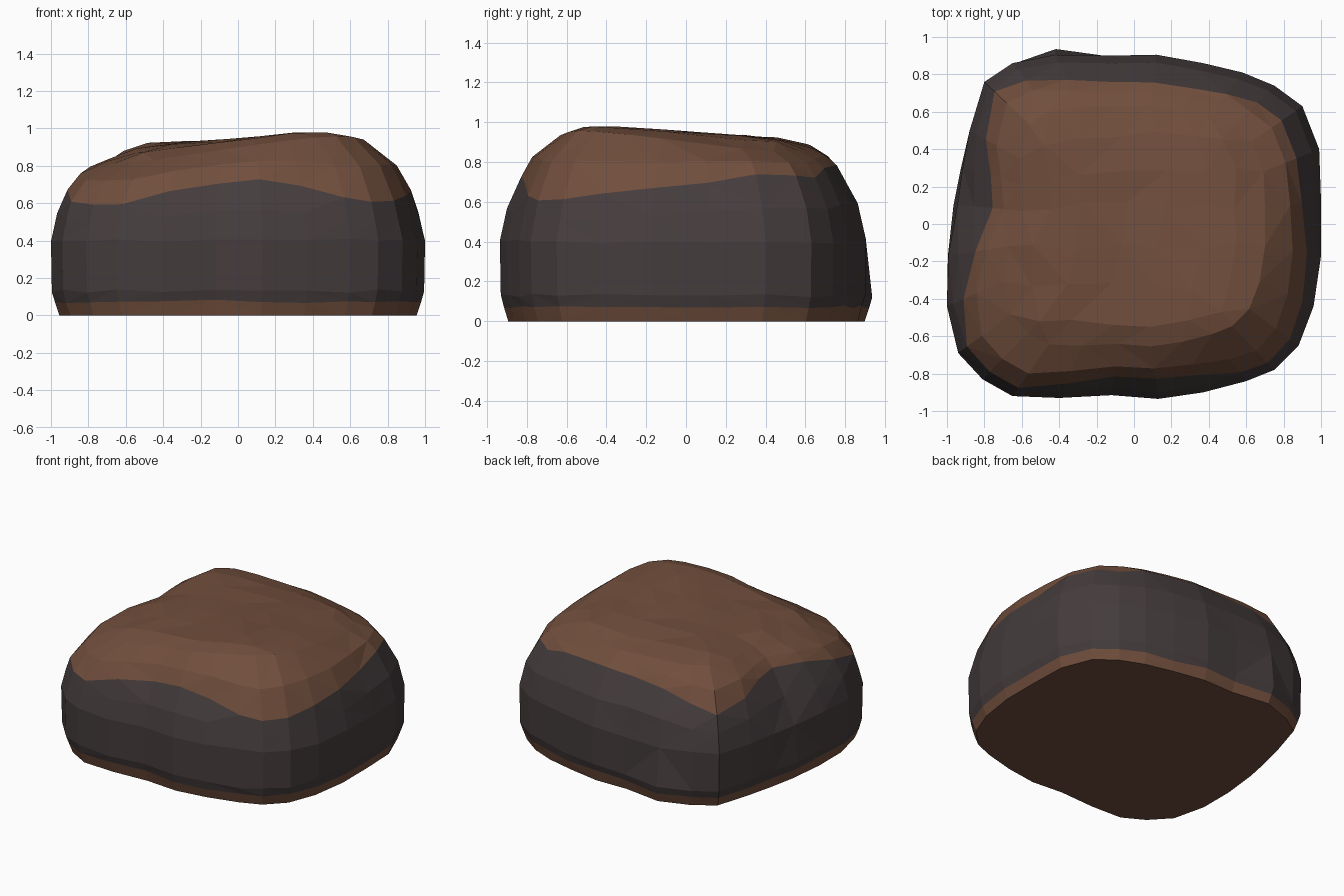
import bpy
import bmesh
import random
from mathutils import Vector

random.seed(4)
if "Cube" in bpy.data.objects:
    bpy.data.objects.remove(bpy.data.objects["Cube"], do_unlink=True)


def make_material(name, colour):
    material = bpy.data.materials.new(name)
    material.use_nodes = True
    material.diffuse_color = colour
    material.node_tree.nodes["Principled BSDF"].inputs["Base Color"].default_value = colour
    return material


def interpolate(table, value):
    for (a, fa), (b, fb) in zip(table, table[1:]):
        if value <= b:
            return fa + (fb - fa) * (value - a) / (b - a)
    return table[-1][1]


# Widest outline of the boulder, seven steps per side, and its colour seam height
SIDE = 7
OUTLINE = [
    (-.81, -.83), (-.65, -.92), (-.4, -.93), (-.12, -.915), (.13, -.935), (.37, -.9), (.6, -.84),
    (.75, -.78), (.88, -.65), (.96, -.44), (1, -.17), (1, .12), (.99, .4), (.9, .63),
    (.75, .74), (.58, .81), (.37, .86), (.12, .905), (-.13, .9), (-.42, .94), (-.65, .86),
    (-.8, .76), (-.88, .5), (-.93, .3), (-.97, .1), (-1, -.17), (-1, -.44), (-.94, -.69)]
SEAM = [.6, .6, .67, .71, .72, .7, .63, .6, .62, .64, .66, .7, .73, .73,
        .73, .76, .78, .79, .78, .76, .71, .65, .69, .74, .76, .74, .68, .61]
COUNT = len(OUTLINE)

# Outline scale by height, and crown height from its middle to its rim
RIM = .885
PROFILE = [(0, .955), (.13, .995), (.4, 1), (.63, .945), (.8, .83), (RIM, .7)]
CROWN = [(0, .941), (.45, .938), (.72, .922), (1, RIM)]


def tilt(point):
    # The crown leans left and forward, with a ridge from front left to back right
    x, y, z = point
    return Vector((x, y, z + .05 * min(x, .35) - .02 * y - .15 * x * y))


def wall_point(index, z):
    x, y = OUTLINE[index]
    scale = interpolate(PROFILE, z)
    # The bulge low on the back recedes above the ground
    recess = min(.035, .2 * max(0, z - .13)) if y > .92 else 0
    # Shallow dent in the upper right side
    dent = .08 * max(0, 1 - abs(y - .12) / .4) if x < -.85 else 0
    dent *= min(1, max(0, z - .3) / .3)
    return Vector((x * scale + dent, y * scale - recess, z))


bm = bmesh.new()
rim = [wall_point(i, RIM) for i in range(COUNT)]

# Side wall: stacked rings from the ground to the crown rim
columns = []
for i, seam in enumerate(SEAM):
    column = [wall_point(i, z) for z in (0, .075, .13, .4, (.4 + seam) / 2, seam)]
    for point in column[1:]:
        point.z += random.uniform(-.01, .01)
    top = tilt(rim[i])
    shoulder = wall_point(i, (seam + RIM) / 2)
    shoulder.z = seam + (top.z - seam) * .55
    columns.append([bm.verts.new(point) for point in column + [shoulder, top]])
rings = list(zip(*columns))

for level, (low, high) in enumerate(zip(rings, rings[1:])):
    for i in range(COUNT):
        j = (i + 1) % COUNT
        face = bm.faces.new((low[i], low[j], high[j], high[i]))
        face.material_index = 1 if 1 <= level <= 4 else 0

# Crown: a grid blended between the four sides of the rim
front = rim[:SIDE + 1]
left = rim[SIDE:2 * SIDE + 1]
back = rim[2 * SIDE:3 * SIDE + 1][::-1]
right = (rim[3 * SIDE:] + rim[:1])[::-1]
grid = {}
for i in range(SIDE + 1):
    for j in range(SIDE + 1):
        if j == 0:
            grid[i, j] = rings[-1][i]
        elif i == SIDE:
            grid[i, j] = rings[-1][SIDE + j]
        elif j == SIDE:
            grid[i, j] = rings[-1][3 * SIDE - i]
        elif i == 0:
            grid[i, j] = rings[-1][COUNT - j]
        else:
            u, v = i / SIDE, j / SIDE
            point = front[i].lerp(back[i], v) + right[j].lerp(left[j], u)
            point -= front[0].lerp(front[-1], u).lerp(back[0].lerp(back[-1], u), v)
            point.z = interpolate(CROWN, max(abs(2 * u - 1), abs(2 * v - 1)))
            point += Vector([random.uniform(-.02, .02), random.uniform(-.02, .02),
                             random.uniform(-.006, .006)])
            grid[i, j] = bm.verts.new(tilt(point))
for i in range(SIDE):
    for j in range(SIDE):
        bm.faces.new((grid[i, j], grid[i + 1, j], grid[i + 1, j + 1], grid[i, j + 1]))

# Flat underside
bm.faces.new(rings[0][::-1])

# Faceted surface
bmesh.ops.triangulate(bm, faces=[f for f in bm.faces if len(f.verts) == 4])
bmesh.ops.recalc_face_normals(bm, faces=bm.faces)
mesh = bpy.data.meshes.new("boulder")
bm.to_mesh(mesh)
bm.free()
mesh.materials.append(make_material("earth_brown", (.165, .077, .046, 1)))
mesh.materials.append(make_material("dark_stone", (.06, .046, .047, 1)))
boulder = bpy.data.objects.new("boulder", mesh)
bpy.context.collection.objects.link(boulder)
